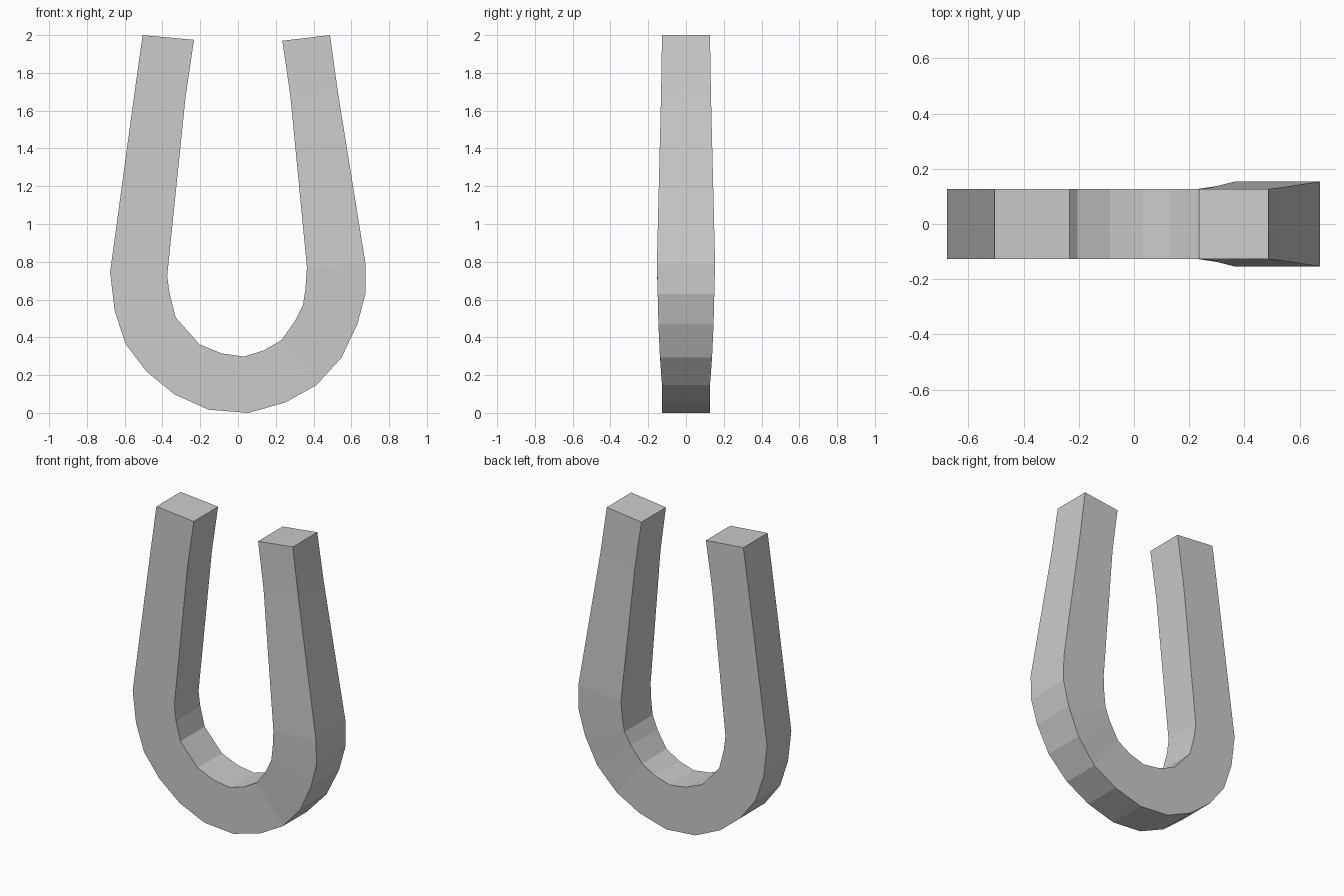
import bpy, bmesh

# Stations along the U: outer x, outer z, inner x, inner z, half depth
stations = [
    (-0.505, 2.00, -0.233, 1.975, 0.126),
    (-0.547, 1.70, -0.278, 1.67, 0.126),
    (-0.677, 0.745, -0.375, 0.725, 0.126),
    (-0.653, 0.54, -0.362, 0.63, 0.126),
    (-0.595, 0.365, -0.33, 0.505, 0.126),
    (-0.485, 0.22, -0.267, 0.434, 0.126),
    (-0.336, 0.098, -0.204, 0.363, 0.126),
    (-0.156, 0.017, -0.087, 0.315, 0.126),
    (0.055, 0.0, 0.03, 0.298, 0.126),
    (0.25, 0.055, 0.135, 0.33, 0.126),
    (0.415, 0.147, 0.23, 0.385, 0.127),
    (0.548, 0.293, 0.304, 0.49, 0.138),
    (0.632, 0.47, 0.344, 0.57, 0.146),
    (0.675, 0.63, 0.357, 0.655, 0.150),
    (0.675, 0.79, 0.365, 0.77, 0.154),
    (0.53, 1.69, 0.278, 1.67, 0.132),
    (0.487, 2.00, 0.235, 1.97, 0.127),
]

# Horseshoe bar: rectangular section lofted through the stations
bm = bmesh.new()
rings = []
for ox, oz, ix, iz, d in stations:
    rings.append([bm.verts.new(p) for p in
                  ((ox, -d, oz), (ix, -d, iz), (ix, d, iz), (ox, d, oz))])
for a, b in zip(rings, rings[1:]):
    for i in range(4):
        j = (i + 1) % 4
        bm.faces.new((a[i], a[j], b[j], b[i]))

# End caps
bm.faces.new(rings[0])
bm.faces.new(rings[-1])
bmesh.ops.recalc_face_normals(bm, faces=bm.faces)

mesh = bpy.data.meshes.new("horseshoe_bar")
bm.to_mesh(mesh)
bm.free()
bpy.context.collection.objects.link(bpy.data.objects.new("horseshoe_bar", mesh))
